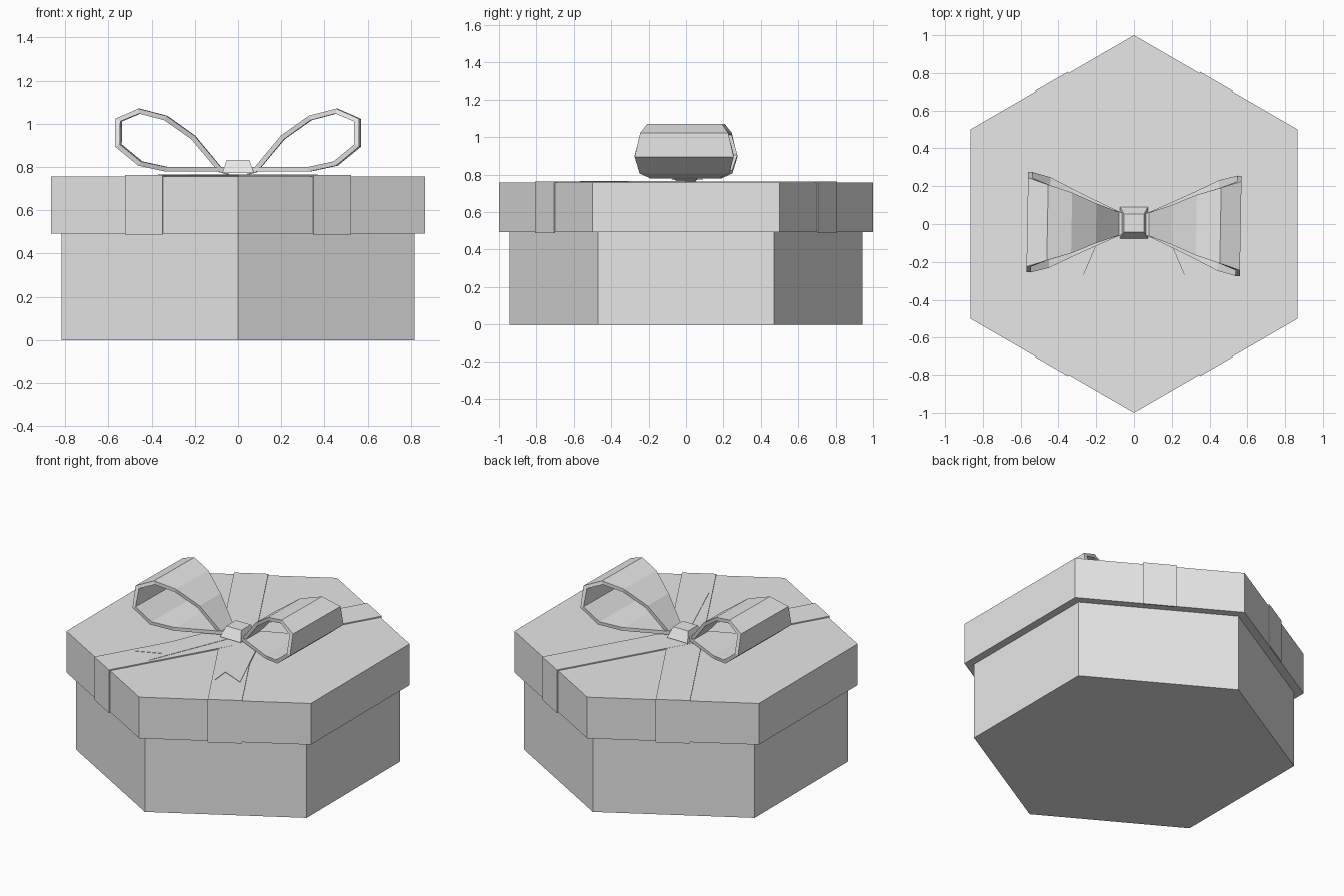
import bpy
import bmesh
from math import radians

cube = bpy.data.objects.get("Cube")
if cube:
    bpy.data.objects.remove(cube)

grey = bpy.data.materials.new("light_grey")
grey.use_nodes = True
grey.diffuse_color = (0.8, 0.8, 0.8, 1)
grey.node_tree.nodes["Principled BSDF"].inputs["Base Color"].default_value = (0.8, 0.8, 0.8, 1)


def add_object(name, bm):
    mesh = bpy.data.meshes.new(name)
    bm.to_mesh(mesh)
    bm.free()
    mesh.materials.append(grey)
    obj = bpy.data.objects.new(name, mesh)
    bpy.context.collection.objects.link(obj)
    return obj


def hexagon_prism(name, radius, bottom, top):
    bm = bmesh.new()
    bmesh.ops.create_cone(bm, cap_ends=True, segments=6, radius1=radius,
                          radius2=radius, depth=top - bottom)
    bmesh.ops.translate(bm, verts=bm.verts, vec=(0, 0, (top + bottom) / 2))
    return add_object(name, bm)


def ribbon(name, path, thickness, angle):
    """Band swept along (x, z, half width) points, thickened inward."""
    bm = bmesh.new()
    rows = [[bm.verts.new((x, side * w, z)) for side in (-1, 1)] for x, z, w in path]
    for a, b in zip(rows, rows[1:]):
        bm.faces.new((a[0], a[1], b[1], b[0]))
    obj = add_object(name, bm)
    obj.rotation_euler.z = radians(angle)
    solid = obj.modifiers.new("thickness", "SOLIDIFY")
    solid.thickness = thickness
    solid.offset = -1
    solid.use_even_offset = True
    return obj


# Box and lid
hexagon_prism("box_body", 0.943, 0, 0.493)
hexagon_prism("lid", 1.0, 0.493, 0.757)

# Two ribbons crossing the lid and folding down its sides
REACH = 0.874
for name, angle, top in (("left_strap", 60, 0.764), ("right_strap", -60, 0.763)):
    path = [(REACH, 0.488, 0.1), (REACH, top, 0.1), (-REACH, top, 0.1), (-REACH, 0.488, 0.1)]
    ribbon(name, path, 0.008, angle)

# Bow loops, one turned half way round from the other
loop = [(0.04, 0.778, 0.05), (0.07, 0.778, 0.06), (0.2, 0.778, 0.12), (0.33, 0.778, 0.18),
        (0.458, 0.806, 0.24), (0.565, 0.894, 0.265), (0.565, 1.023, 0.235),
        (0.458, 1.07, 0.2), (0.33, 1.037, 0.16), (0.2, 0.945, 0.105),
        (0.075, 0.795, 0.06), (0.04, 0.785, 0.05)]
ribbon("left_bow_loop", loop, 0.022, -1)
ribbon("right_bow_loop", loop, 0.022, 179)

# Knot with sloping sides
bm = bmesh.new()
bmesh.ops.create_cube(bm, size=2)
for v in bm.verts:
    upper = v.co.z > 0
    v.co.x *= 0.053 if upper else 0.073
    v.co.y = v.co.y * (0.048 if upper else 0.083) + 0.006
    v.co.z = 0.833 if upper else 0.772
add_object("bow_knot", bm)

# Flat tails with notched ends
tail = [(0.0, 0.0), (0.234, -0.567), (0.222, -0.445), (0.37, -0.508), (0.155, 0.0)]
for name, side in (("left_tail", 1), ("right_tail", -1)):
    bm = bmesh.new()
    face = bm.faces.new([bm.verts.new((side * x, y, 0.758)) for x, y in tail])
    lifted = bmesh.ops.extrude_face_region(bm, geom=[face])["geom"]
    bmesh.ops.translate(bm, vec=(0, 0, 0.008),
                        verts=[g for g in lifted if isinstance(g, bmesh.types.BMVert)])
    bmesh.ops.recalc_face_normals(bm, faces=bm.faces)
    add_object(name, bm)
